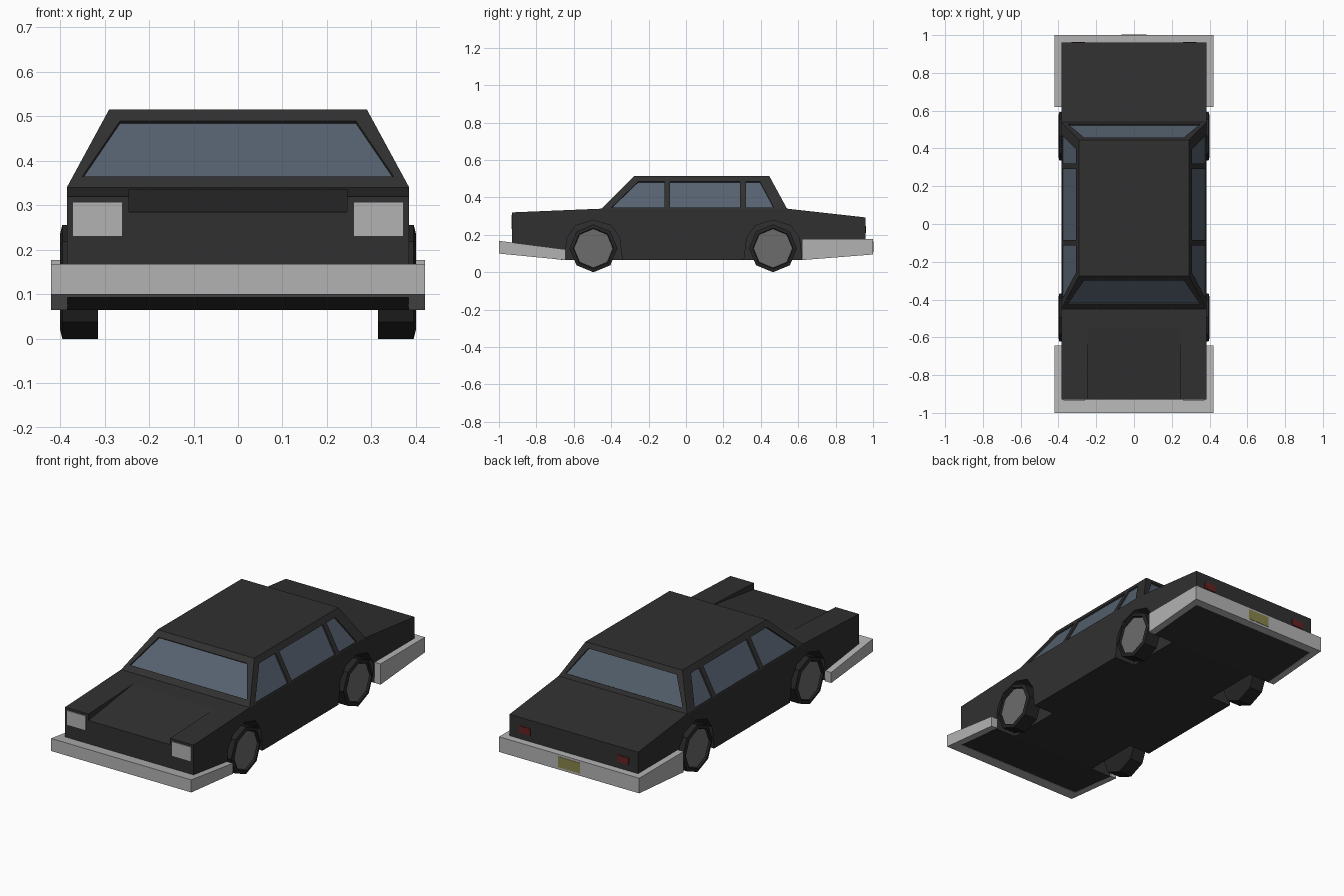
import bpy, bmesh, math
from mathutils import Vector

if "Cube" in bpy.data.objects:
    bpy.data.objects.remove(bpy.data.objects["Cube"])


def mat(name, r, g, b):
    m = bpy.data.materials.new(name)
    m.diffuse_color = (r, g, b, 1)
    m.use_nodes = True
    m.node_tree.nodes["Principled BSDF"].inputs["Base Color"].default_value = m.diffuse_color
    return m


PAINT = mat("dark_paint", 0.03, 0.03, 0.03)
RUBBER = mat("rubber", 0.018, 0.018, 0.018)
STEEL = mat("hub_grey", 0.15, 0.15, 0.15)
CHROME = mat("bumper_grey", 0.45, 0.45, 0.45)
GLASS = mat("glass", 0.09, 0.12, 0.16)
RED = mat("tail_red", 0.13, 0.015, 0.015)
YELLOW = mat("plate_yellow", 0.25, 0.23, 0.07)


def finish(name, bm, *mats):
    bmesh.ops.recalc_face_normals(bm, faces=bm.faces)
    me = bpy.data.meshes.new(name)
    bm.to_mesh(me)
    bm.free()
    ob = bpy.data.objects.new(name, me)
    bpy.context.collection.objects.link(ob)
    for m in mats:
        me.materials.append(m)
    return ob


def loft(name, a, b, m):
    """Solid between two matching outlines."""
    bm = bmesh.new()
    va, vb = [[bm.verts.new(p) for p in o] for o in (a, b)]
    bm.faces.new(va)
    bm.faces.new(vb)
    n = len(a)
    for i in range(n):
        j = (i + 1) % n
        bm.faces.new((va[i], va[j], vb[j], vb[i]))
    return finish(name, bm, m)


def prism(name, profile, x0, x1, m):
    return loft(name, [(x0, y, z) for y, z in profile],
                [(x1, y, z) for y, z in profile], m)


def box(name, x0, x1, y0, y1, z0, z1, m):
    return prism(name, [(y0, z0), (y1, z0), (y1, z1), (y0, z1)], x0, x1, m)


def cut(target, cutter):
    cutter.hide_render = True
    cutter.hide_set(True)
    mod = target.modifiers.new("cut", 'BOOLEAN')
    mod.operation, mod.solver, mod.object = 'DIFFERENCE', 'EXACT', cutter


# Lower body with sunken bonnet centre
body = prism("body", [(-0.93, 0.32), (-0.45, 0.34), (0.54, 0.34), (0.96, 0.293),
                      (0.96, 0.095), (0.62, 0.065), (-0.65, 0.065), (-0.93, 0.095)],
             -0.385, 0.385, PAINT)
cut(body, prism("bonnet_cutter", [(-0.55, 0.336), (-1.0, 0.2756), (-1.0, 0.4), (-0.55, 0.4)],
                -0.245, 0.245, PAINT))

# Wheels and wheel arches
ARCH = [(-0.16, 0.03), (-0.155, 0.065), (-0.14, 0.185), (-0.095, 0.25), (0, 0.278),
        (0.095, 0.25), (0.14, 0.185), (0.155, 0.065), (0.16, 0.03)]
for end, yc in (("front", -0.495), ("rear", 0.465)):
    for side, s in (("right", 1), ("left", -1)):
        arch = [(yc + y, z) for y, z in ARCH]
        cut(body, prism(f"{end}_{side}_arch_cutter", arch, s * 0.26, s * 0.5, RUBBER))
        bm = bmesh.new()
        rings = []
        for x, r in ((0.315, 0.128), (0.395, 0.128), (0.4, 0.108), (0.39, 0.104)):
            rings.append([bm.verts.new((s * x, yc + r * math.sin(k * math.pi / 4),
                                        0.128 + r * math.cos(k * math.pi / 4)))
                          for k in range(8)])
        for a, b in zip(rings, rings[1:]):
            for k in range(8):
                j = (k + 1) % 8
                bm.faces.new((a[k], a[j], b[j], b[k]))
        bm.faces.new(rings[0])
        bm.faces.new(rings[-1]).material_index = 1
        finish(f"{end}_{side}_wheel", bm, RUBBER, STEEL)

# Tapered cabin
cabin = loft("cabin",
             [(-0.385, -0.45, 0.34), (0.385, -0.45, 0.34), (0.385, 0.54, 0.34), (-0.385, 0.54, 0.34)],
             [(-0.29, -0.275, 0.515), (0.29, -0.275, 0.515), (0.29, 0.445, 0.515), (-0.29, 0.445, 0.515)],
             PAINT)


def window(name, pts, normal):
    """Shallow recess in the cabin with a glass pane at its floor."""
    pts, n = [Vector(p) for p in pts], Vector(normal).normalized()
    cut(cabin, loft(name + "_cutter", [p - n * 0.009 for p in pts],
                    [p + n * 0.02 for p in pts], PAINT))
    loft(name, [p - n * 0.012 for p in pts], [p - n * 0.008 for p in pts], GLASS)


def screen(name, y0, slope, zb, zt, normal):
    window(name, [(x, y0 + slope * (z - 0.34), z) for x, z in
                  ((-0.35, zb), (0.35, zb), (0.265, zt), (-0.265, zt))], normal)


k = 0.095 / 0.175
screen("windscreen", -0.45, 1.0, 0.365, 0.49, (0, -1, 1))
screen("rear_window", 0.54, -k, 0.36, 0.49, (0, 1, k))
PANES = {"front": [(-0.40, 0.345), (-0.115, 0.345), (-0.115, 0.485), (-0.255, 0.485)],
         "middle": [(-0.085, 0.345), (0.29, 0.345), (0.29, 0.485), (-0.085, 0.485)],
         "rear": [(0.32, 0.345), (0.47, 0.345), (0.395, 0.485), (0.32, 0.485)]}
for side, s in (("right", 1), ("left", -1)):
    for part, pane in PANES.items():
        window(f"{side}_{part}_window",
               [(s * (0.385 - k * (z - 0.34)), y, z) for y, z in pane], (s, 0, k))


# Wrap-around bumpers
def bumper(name, tip, inner, end, bottoms, tops):
    outline = [(-0.42, end), (-0.42, tip), (0.42, tip), (0.42, end),
               (0.383, end), (0.383, inner), (-0.383, inner), (-0.383, end)]

    def at(zs):
        return [(x, y, zs[0] + (zs[1] - zs[0]) * (y - tip) / (end - tip)) for x, y in outline]
    loft(name, at(bottoms), at(tops), CHROME)


bumper("front_bumper", -1.0, -0.928, -0.643, (0.1, 0.065), (0.168, 0.122))
bumper("rear_bumper", 1.0, 0.958, 0.62, (0.095, 0.065), (0.177, 0.177))

# Lamps and rear plate
for side, s in (("right", 1), ("left", -1)):
    box(f"{side}_headlamp", s * 0.26, s * 0.372, -0.934, -0.92, 0.23, 0.307, CHROME)
    box(f"{side}_tail_lamp", s * 0.26, s * 0.33, 0.95, 0.963, 0.21, 0.248, RED)
box("rear_plate", -0.065, 0.065, 0.99, 1.002, 0.108, 0.165, YELLOW)
